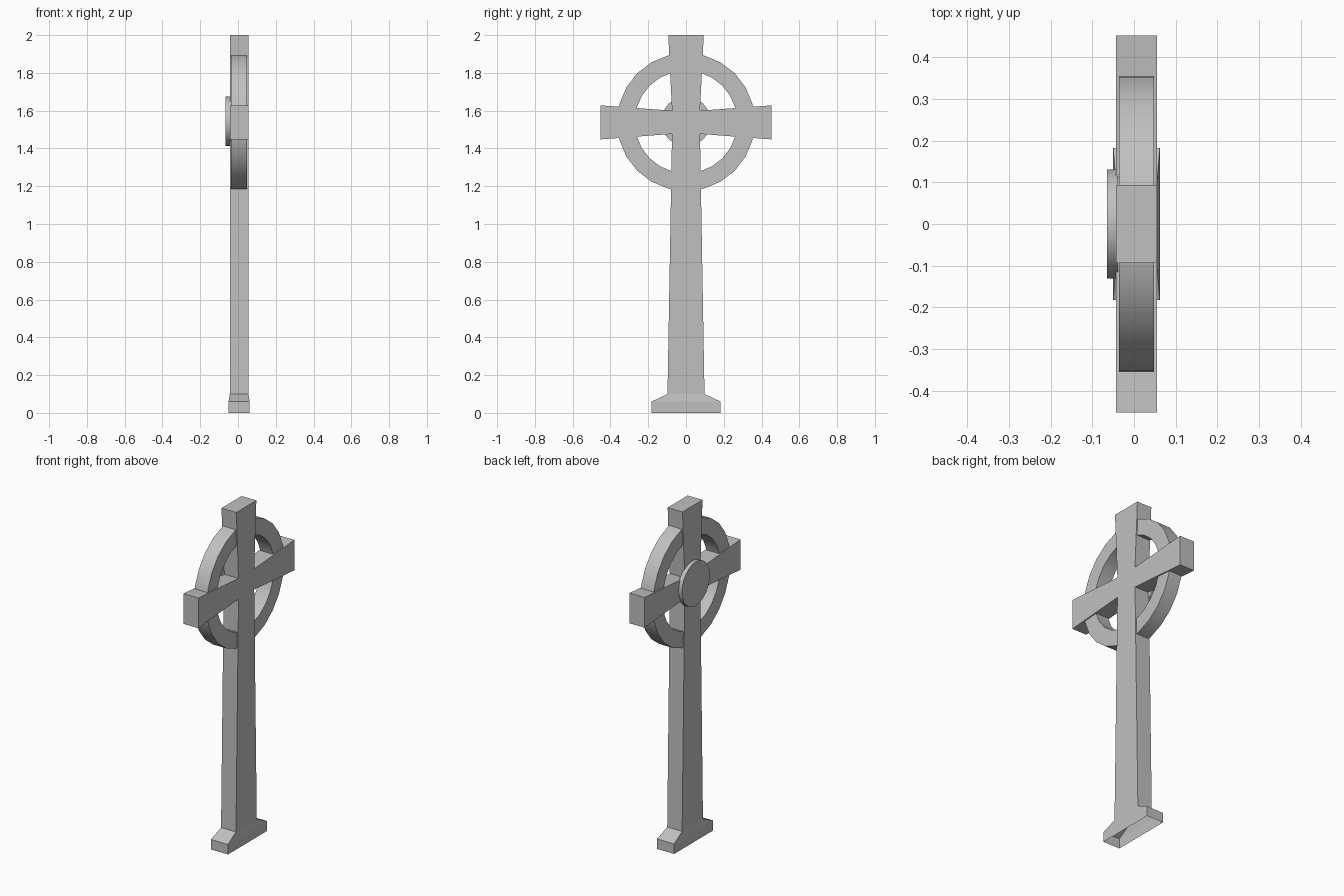
import bpy, bmesh
from math import radians, tau
from mathutils import Matrix, Vector

cube = bpy.data.objects.get("Cube")
if cube:
    bpy.data.objects.remove(cube)

stone = bpy.data.materials.new("grey stone")
stone.use_nodes = True
GREY = (0.53, 0.53, 0.53, 1)
stone.diffuse_color = GREY
stone.node_tree.nodes["Principled BSDF"].inputs["Base Color"].default_value = GREY

MID_X = 0.006      # middle of the slab thickness
HUB_Z = 1.54       # height of the crossing


def make_object(name, bm, smooth=False):
    bmesh.ops.recalc_face_normals(bm, faces=bm.faces)
    mesh = bpy.data.meshes.new(name)
    bm.to_mesh(mesh)
    bm.free()
    mesh.materials.append(stone)
    obj = bpy.data.objects.new(name, mesh)
    bpy.context.collection.objects.link(obj)
    if smooth:
        bpy.ops.object.select_all(action="DESELECT")
        obj.select_set(True)
        bpy.context.view_layer.objects.active = obj
        bpy.ops.object.shade_smooth_by_angle(angle=radians(30))
    return obj


# Cross: mirrored outline extruded to a slab, with a flared foot
half = [(0.183, 0), (0.183, 0.06), (0.098, 0.1), (0.074, 1.477),
        (0.452, 1.448), (0.452, 1.628), (0.074, 1.6), (0.094, 2)]
outline = half + [(-y, z) for y, z in reversed(half)]
bm = bmesh.new()
slab = 0.049
face = bm.faces.new([bm.verts.new((MID_X - slab, y, z)) for y, z in outline])
extruded = bmesh.ops.extrude_face_region(bm, geom=[face])["geom"]
bmesh.ops.translate(bm, vec=(2 * slab, 0, 0),
                    verts=[v for v in extruded if isinstance(v, bmesh.types.BMVert)])
for z in (0.06, 0.1):
    bmesh.ops.bisect_plane(bm, geom=bm.verts[:] + bm.edges[:] + bm.faces[:],
                           plane_co=(0, 0, z), plane_no=(0, 0, 1))
for v in bm.verts:
    if v.co.z < 0.07:
        v.co.x += 0.007 if v.co.x > MID_X else -0.007
bmesh.ops.recalc_face_normals(bm, faces=bm.faces)
# The foot is open underneath
underside = [f for f in bm.faces if f.calc_center_median().z < 0.001]
bmesh.ops.delete(bm, geom=underside, context="FACES")
make_object("cross_slab", bm)

# Ring: rectangular section spun around the crossing
bm = bmesh.new()
section = [(-0.0425, 0.272), (0.0425, 0.272), (0.0425, 0.365), (-0.0425, 0.365)]
verts = [bm.verts.new((MID_X + x, 0, HUB_Z + r)) for x, r in section]
edges = [bm.edges.new((verts[i], verts[(i + 1) % 4])) for i in range(4)]
bmesh.ops.spin(bm, geom=verts + edges, cent=(0, 0, HUB_Z), axis=(1, 0, 0),
               angle=tau, steps=24)
bmesh.ops.remove_doubles(bm, verts=bm.verts, dist=0.0001)
make_object("wheel_ring", bm, smooth=True)

# Round boss on one face of the crossing
bm = bmesh.new()
bmesh.ops.create_cone(bm, cap_ends=True, segments=24, radius1=0.131, radius2=0.131,
                      depth=0.027,
                      matrix=Matrix.Translation(Vector((-0.0515, 0, HUB_Z + 0.003)))
                      @ Matrix.Rotation(radians(90), 4, "Y"))
make_object("centre_boss", bm, smooth=True)
